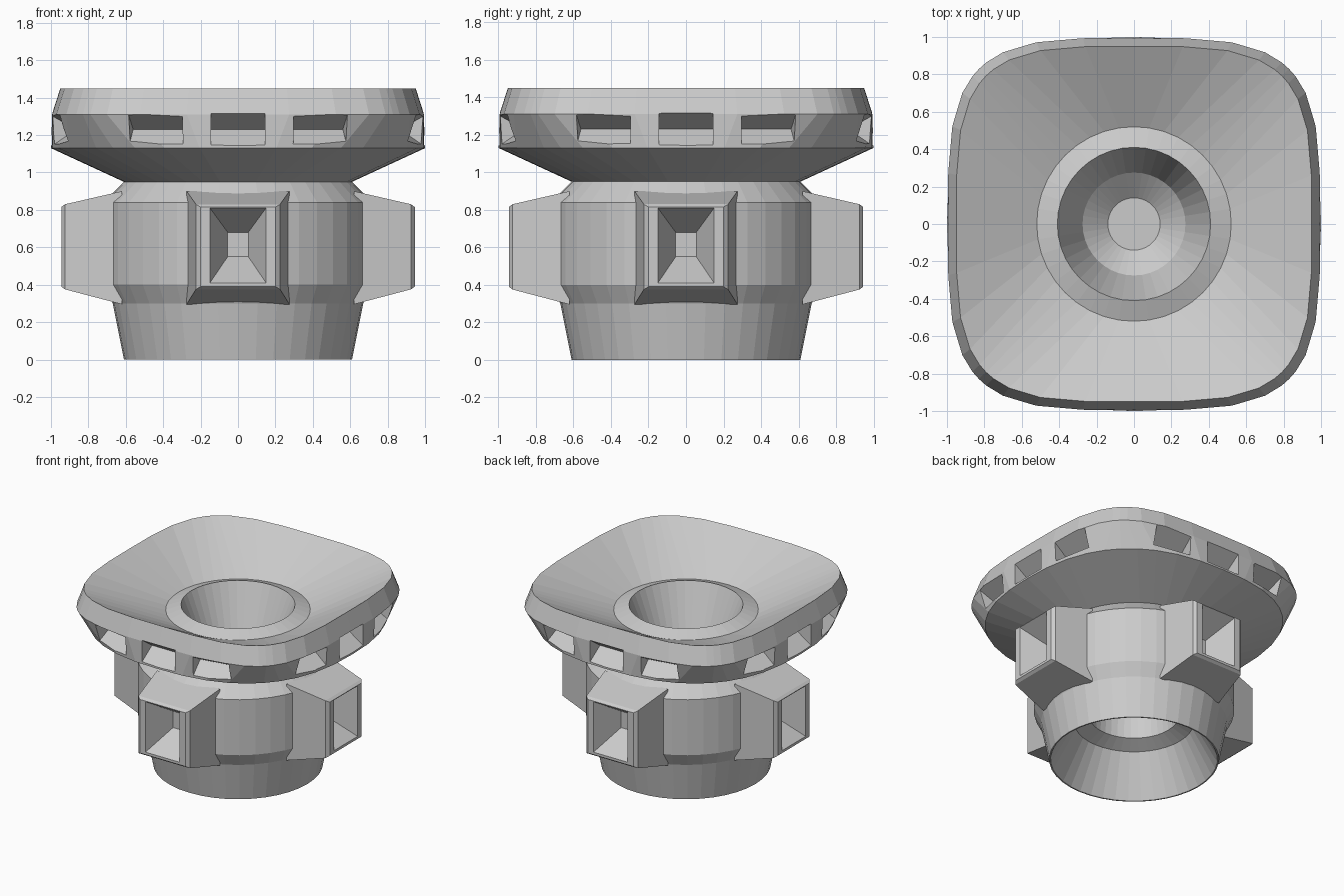
import bpy, bmesh, math
from mathutils import Matrix

if "Cube" in bpy.data.objects:
    bpy.data.objects.remove(bpy.data.objects["Cube"])

SIDES = 40


def new_object(name, bm):
    bmesh.ops.recalc_face_normals(bm, faces=bm.faces)
    mesh = bpy.data.meshes.new(name)
    bm.to_mesh(mesh)
    bm.free()
    obj = bpy.data.objects.new(name, mesh)
    bpy.context.collection.objects.link(obj)
    return obj


def loft(bm, rings):
    loops = [[bm.verts.new(p) for p in ring] for ring in rings]
    n = len(loops[0])
    for a, b in zip(loops, loops[1:]):
        for i in range(n):
            j = (i + 1) % n
            bm.faces.new((a[i], a[j], b[j], b[i]))
    bm.faces.new(loops[0][::-1])
    bm.faces.new(loops[-1])


def ring(r, z, power=2, gather=0):
    # power 2 is a circle, higher is a rounded square; gather crowds the corners
    pts = []
    for i in range(SIDES):
        a = 2 * math.pi * i / SIDES
        a += gather * math.sin(4 * a)
        k = (abs(math.cos(a)) ** power + abs(math.sin(a)) ** power) ** (-1 / power)
        pts.append((r * k * math.cos(a), r * k * math.sin(a), z))
    return pts


# Body: hollow foot, wide band, square dish and central bowl as one skin
cavity = [(.30, .60), (.32, .36), (.43, .31), (.60, 0)]
outside = [(.61, 0), (.67, .30), (.72, .40), (.72, .84), (.61, .95)]
dish = [(1.0, 1.13, 2.5, .08), (.995, 1.31, 3.8, .19), (.95, 1.45, 3.8, .19)]
bowl = [(.52, 1.22), (.41, 1.26), (.275, .91), (.14, .80)]
bm = bmesh.new()
loft(bm, [ring(*p) for p in cavity + outside + dish + bowl])
body = new_object("body_with_dish", bm)

# Wedge notches: three under each side of the dish rim
bm = bmesh.new()
for side in range(4):
    for x, tilt, apex in ((-.435, -10, .84), (0, 0, .87), (.435, 10, .84)):
        tmp = bmesh.new()
        top = .3 * .08 / (.985 - apex)
        tri = [(0, 0), (.3, top), (.3, -.2)]
        loft(tmp, [[(d, w, z) for d, z in tri] for w in (-.145, .145)])
        tmp.transform(Matrix.Rotation(side * math.pi / 2, 4, 'Z')
                      @ Matrix.Translation((apex, x * .96, 1.23))
                      @ Matrix.Rotation(math.radians(tilt), 4, 'Z'))
        part = bpy.data.meshes.new("notch_part")
        tmp.to_mesh(part)
        tmp.free()
        bm.from_mesh(part)
        bpy.data.meshes.remove(part)
cutter = new_object("notch_cutter", bm)
cutter.hide_render = True
mod = body.modifiers.new("notches", 'BOOLEAN')
mod.operation = 'DIFFERENCE'
mod.solver = 'EXACT'
mod.object = cutter
bpy.context.view_layer.objects.active = body
bpy.ops.object.modifier_apply(modifier=mod.name)
bpy.data.objects.remove(cutter)

# Four side sockets with tapered square pockets
socket = [(.62, .275, .295, .90), (.925, .225, .375, .83), (.945, .20, .39, .815),
          (.945, .15, .41, .81), (.735, .055, .55, .68)]
for side, name in enumerate(("right", "back", "left", "front")):
    bm = bmesh.new()
    loft(bm, [[(r, -w, lo), (r, w, lo), (r, w, hi), (r, -w, hi)]
              for r, w, lo, hi in socket])
    bm.transform(Matrix.Rotation(side * math.pi / 2, 4, 'Z'))
    new_object(name + "_socket", bm)
